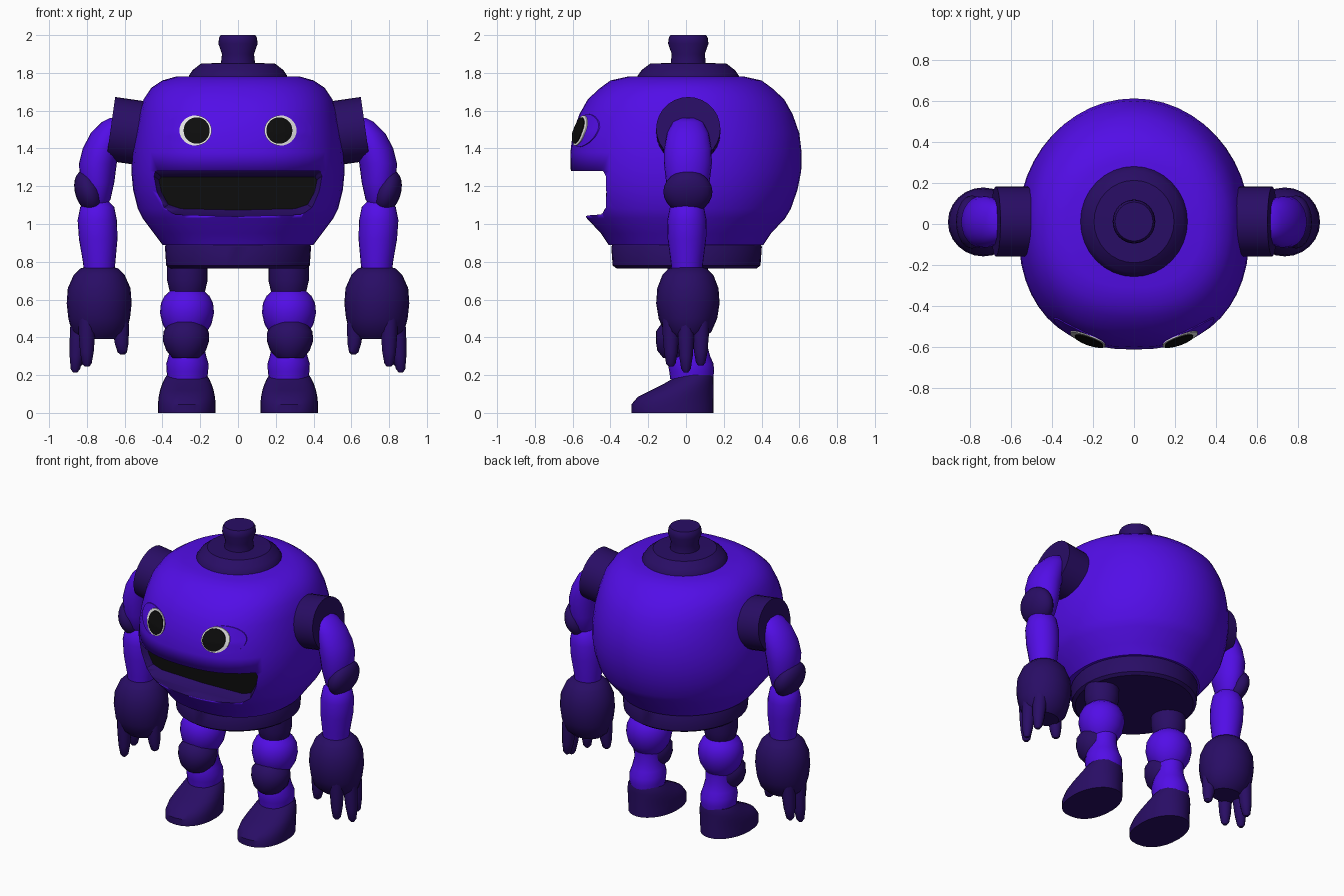
import bpy, bmesh, math
from mathutils import Matrix, Vector

if "Cube" in bpy.data.objects:
    bpy.data.objects.remove(bpy.data.objects["Cube"])


def material(name, rgb):
    m = bpy.data.materials.new(name)
    m.diffuse_color = (*rgb, 1)
    m.use_nodes = True
    m.node_tree.nodes["Principled BSDF"].inputs["Base Color"].default_value = m.diffuse_color
    return m


PURPLE = material("bright purple", (0.085, 0.004, 0.80))
INDIGO = material("dark indigo", (0.022, 0.004, 0.13))
BLACK = material("black", (0.004, 0.004, 0.004))
WHITE = material("white", (0.9, 0.9, 0.9))


def finish(name, bm, mats, angle=35):
    bmesh.ops.recalc_face_normals(bm, faces=bm.faces)
    me = bpy.data.meshes.new(name)
    bm.to_mesh(me)
    bm.free()
    ob = bpy.data.objects.new(name, me)
    bpy.context.collection.objects.link(ob)
    for m in mats:
        me.materials.append(m)
    bpy.ops.object.select_all(action='DESELECT')
    ob.select_set(True)
    bpy.context.view_layer.objects.active = ob
    bpy.ops.object.shade_smooth_by_angle(angle=math.radians(angle))
    return ob


def skin(rings, wall=0, cap=0):
    """Join rings of points into a closed solid; cap is the last end's slot."""
    bm = bmesh.new()
    rows = [[bm.verts.new(p) for p in r] for r in rings]
    n = len(rows[0])
    for a, b in zip(rows, rows[1:]):
        for i in range(n):
            j = (i + 1) % n
            bm.faces.new((a[i], a[j], b[j], b[i])).material_index = wall
    bm.faces.new(rows[0]).material_index = wall
    bm.faces.new(rows[-1]).material_index = cap
    return bm


def loft(name, rings, mat, n=24, front=2.0, angle=35, extra=()):
    """Stack of horizontal rounded rings, each (cx, cy, z, rx, ry)."""
    out = []
    for cx, cy, z, rx, ry in rings:
        row = []
        for i in range(n):
            t = 2 * math.pi * i / n
            c, s = math.cos(t), math.sin(t)
            e = 2 / (front if s < 0 else 2.0)
            row.append((cx + rx * math.copysign(abs(c) ** e, c),
                        cy + ry * math.copysign(abs(s) ** e, s), z))
        out.append(row)
    return finish(name, skin(out), [mat, *extra], angle)


def ellipsoid(name, loc, radii, mat, tilt=0):
    bm = bmesh.new()
    bmesh.ops.create_uvsphere(bm, u_segments=20, v_segments=12, radius=1)
    m = (Matrix.Translation(loc) @ Matrix.Rotation(tilt, 4, 'Y')
         @ Matrix.Diagonal((*radii, 1)))
    bmesh.ops.transform(bm, matrix=m, verts=bm.verts)
    return finish(name, bm, [mat])


# Round body shell: (z, half width, half depth)
BODY = [(0.89, .40, .41), (.95, .445, .45), (1.03, .505, .525), (1.08, .53, .555),
        (1.18, .555, .59), (1.28, .565, .61), (1.38, .56, .612), (1.48, .545, .60),
        (1.58, .525, .565), (1.66, .50, .52), (1.72, .46, .455), (1.76, .40, .40),
        (1.78, .33, .31)]
FRONT = 2.4
body = loft("body", [(0, 0, z, rx, ry) for z, rx, ry in BODY], PURPLE, 48, FRONT,
            extra=(INDIGO, BLACK))

# Mouth cavity with a sloped rim and black back wall
half = [(0, 1.04), (.33, 1.05), (.40, 1.08), (.44, 1.17), (.455, 1.26), (.44, 1.28)]
outline = half + [(-x, z) for x, z in reversed(half[1:])]


def mouth_ring(y, inset):
    return [(x * (1 - inset * 2.2), y, 1.165 + (z - 1.165) * (1 - inset * 7.5))
            for x, z in outline]


cutter = finish("mouth_cutter", skin([mouth_ring(-.8, 0), mouth_ring(-.44, 0),
                                      mouth_ring(-.385, .036)], 1, 2),
                [PURPLE, INDIGO, BLACK])
cutter.hide_render = True
mod = body.modifiers.new("mouth", 'BOOLEAN')
mod.operation, mod.solver, mod.object = 'DIFFERENCE', 'EXACT', cutter
bpy.context.view_layer.objects.active = body
bpy.ops.object.modifier_apply(modifier="mouth")
bpy.data.objects.remove(cutter)


def body_front(x, z):
    """Depth of the body's front surface at x, z."""
    for (z0, a0, b0), (z1, a1, b1) in zip(BODY, BODY[1:]):
        if z0 <= z <= z1:
            t = (z - z0) / (z1 - z0)
            a, b = a0 + (a1 - a0) * t, b0 + (b1 - b0) * t
            return -b * max(0, 1 - (abs(x) / a) ** FRONT) ** (1 / FRONT)
    return 0


def face_plate(name, cx, cz, rx, rz, lift, mat):
    """Thin oval plate that hugs the body's front."""
    bm = bmesh.new()
    rows = []
    for k in range(1, 6):
        rows.append([])
        for i in range(32):
            t = 2 * math.pi * i / 32
            x, z = cx + rx * k / 5 * math.cos(t), cz + rz * k / 5 * math.sin(t)
            rows[-1].append(bm.verts.new((x, body_front(x, z) - lift, z)))
    bm.faces.new(rows[0])
    for a, b in zip(rows, rows[1:]):
        for i in range(32):
            j = (i + 1) % 32
            bm.faces.new((a[i], a[j], b[j], b[i]))
    bmesh.ops.recalc_face_normals(bm, faces=bm.faces)
    if sum((f.normal.y for f in bm.faces)) > 0:
        bmesh.ops.reverse_faces(bm, faces=bm.faces)
    r = bmesh.ops.extrude_face_region(bm, geom=bm.faces[:])
    bmesh.ops.translate(bm, vec=(0, .006, 0),
                        verts=[v for v in r["geom"] if isinstance(v, bmesh.types.BMVert)])
    finish(name, bm, [mat])


# Waist collar and top cap with knob
loft("waist_collar", [(0, .003, z, r, r * 1.03) for z, r in
     [(.765, .36), (.78, .38), (.88, .387), (.892, .38)]], INDIGO, 40)
loft("top_cap", [(0, .012, z, r, r * 1.03) for z, r in
     [(1.76, .265), (1.785, .26), (1.815, .24), (1.85, .195), (1.852, .09),
      (1.90, .085), (1.955, .104), (1.985, .10), (2.0, .092)]], INDIGO, 32)

for s, side in ((-1, "right"), (1, "left")):
    # Eye: socket, white and pupil
    face_plate(side + "_eye_socket", s * .265, 1.495, .125, .087, .005, PURPLE)
    face_plate(side + "_eye_white", s * .225, 1.495, .085, .08, .010, WHITE)
    face_plate(side + "_pupil", s * .219, 1.495, .069, .07, .015, BLACK)

    # Shoulder drum
    bm = bmesh.new()
    bmesh.ops.create_cone(bm, cap_ends=True, segments=28, radius1=.17, radius2=.17,
                          depth=.20)
    bmesh.ops.transform(bm, verts=bm.verts, matrix=Matrix.Translation((s * .575, .012, 1.49))
                        @ Matrix.Rotation(s * math.radians(82), 4, 'Y'))
    finish(side + "_shoulder", bm, [INDIGO])

    # Arm: upper arm, elbow pad, forearm
    loft(side + "_upper_arm", [(s * x, .01, z, rx, ry) for x, z, rx, ry in
         [(.745, 1.08, .04, .05), (.745, 1.13, .07, .09), (.745, 1.22, .09, .115),
          (.742, 1.32, .10, .127), (.722, 1.40, .10, .125), (.69, 1.48, .09, .11),
          (.66, 1.54, .06, .08), (.65, 1.56, .03, .04)]], PURPLE)
    ellipsoid(side + "_elbow_pad", (s * .79, .01, 1.17), (.072, .13, .118), INDIGO,
              s * math.radians(18))
    loft(side + "_forearm", [(s * x, .005, z, r, r) for x, z, r in
         [(.735, .74, .08), (.735, .80, .086), (.74, .92, .102), (.745, 1.02, .104),
          (.745, 1.09, .09), (.745, 1.12, .06)]], PURPLE)

    # Hand with three fingers and a thumb
    loft(side + "_hand", [(s * .735, .01, z, rx, ry) for z, rx, ry in
         [(.39, .10, .08), (.43, .145, .125), (.50, .163, .155), (.58, .172, .168),
          (.66, .166, .162), (.73, .135, .135), (.765, .10, .10), (.772, .07, .07)]],
         INDIGO)
    for k, (x0, x1, y, z) in enumerate([(.80, .80, -.08, .245), (.84, .862, .0, .215),
                                        (.82, .84, .078, .25), (.625, .612, -.02, .31)]):
        h = .50 - z
        loft(side + ("_thumb" if k == 3 else "_finger_%d" % (k + 1)),
             [(s * (x1 + (x0 - x1) * t), y, z + h * t, r, r) for t, r in
              [(0, .012), (.06, .025), (.3, .036), (.65, .043), (1, .046)]], INDIGO, 12)

    # Leg: hip joint, thigh, knee guard, shin
    lx = s * .268
    loft(side + "_hip", [(lx, .01, z, r, r) for z, r in
         [(.61, .08), (.65, .095), (.70, .107), (.78, .107)]], INDIGO)
    loft(side + "_thigh", [(s * .27, .01, z, r, r) for z, r in
         [(.38, .06), (.42, .10), (.47, .13), (.53, .143), (.58, .138), (.62, .118),
          (.645, .09)]], PURPLE)
    loft(side + "_knee", [(s * .275, -.04, z, rx, ry) for z, rx, ry in
         [(.29, .07, .08), (.33, .105, .112), (.38, .122, .12), (.43, .12, .12),
          (.48, .085, .085), (.505, .035, .035)]], INDIGO)
    loft(side + "_shin", [(lx, y, z, r, r * 1.08) for y, z, r in
         [(.03, .18, .105), (.03, .22, .11), (.025, .26, .112), (.02, .30, .10),
          (.02, .36, .085), (.02, .42, .085)]], PURPLE)

    # Boot with a sloping toe
    loft(side + "_boot", [(s * .271, y, z, rx, ry) for y, z, rx, ry in
         [(-.072, 0, .152, .217), (-.072, .045, .153, .217), (-.055, .085, .149, .20),
          (-.02, .12, .142, .165), (.015, .155, .13, .13), (.04, .185, .116, .105),
          (.05, .20, .105, .092)]], INDIGO, 28, 2.3)
